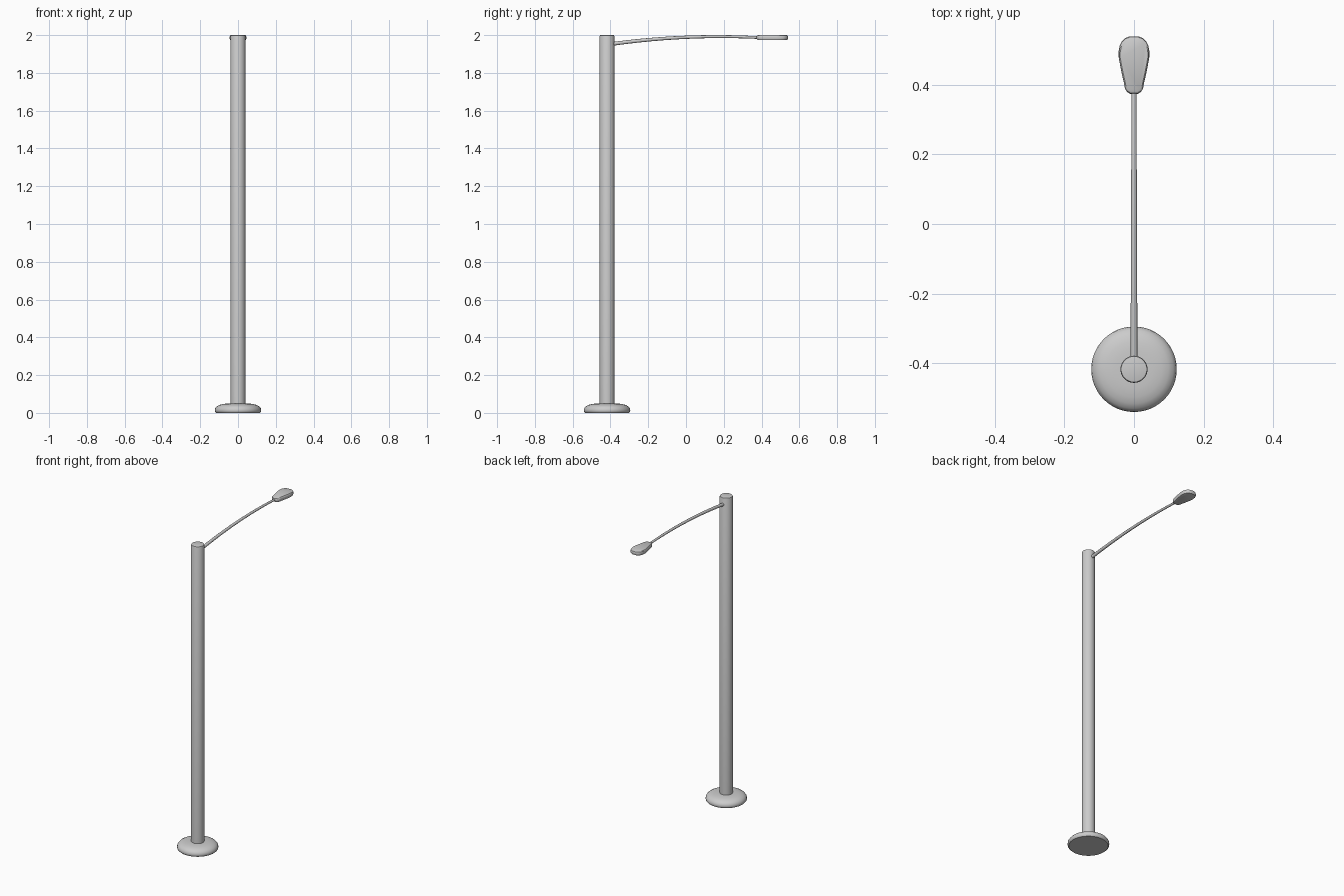
import bpy, bmesh, math
from mathutils import Vector

if "Cube" in bpy.data.objects:
    bpy.data.objects.remove(bpy.data.objects["Cube"])

POLE_Y = -0.418


def finish(name, bm, angle=40):
    bmesh.ops.recalc_face_normals(bm, faces=bm.faces)
    mesh = bpy.data.meshes.new(name)
    bm.to_mesh(mesh)
    bm.free()
    ob = bpy.data.objects.new(name, mesh)
    bpy.context.collection.objects.link(ob)
    bpy.ops.object.select_all(action='DESELECT')
    ob.select_set(True)
    bpy.context.view_layer.objects.active = ob
    bpy.ops.object.shade_smooth_by_angle(angle=math.radians(angle))
    return ob


def loft(name, rings, angle=40):
    """Skin a list of closed rings and cap both ends."""
    bm = bmesh.new()
    loops = [[bm.verts.new(p) for p in ring] for ring in rings]
    for a, b in zip(loops, loops[1:]):
        n = len(a)
        for i in range(n):
            j = (i + 1) % n
            bm.faces.new((a[i], a[j], b[j], b[i]))
    bm.faces.new(loops[0])
    bm.faces.new(loops[-1])
    return finish(name, bm, angle)


def turned(name, profile, sides=48):
    """Round part on the pole axis from (radius, z) pairs."""
    step = math.tau / sides
    return loft(name, [[(r * math.cos(i * step), POLE_Y + r * math.sin(i * step), z)
                        for i in range(sides)] for r, z in profile])


# Domed foot
turned("base", [(0.116, 0.0), (0.122, 0.006), (0.123, 0.014), (0.121, 0.024), (0.113, 0.034),
                (0.099, 0.042), (0.080, 0.047), (0.055, 0.050), (0.030, 0.050)])

# Upright with a softened top rim
turned("pole", [(0.039, 0.02), (0.039, 1.994), (0.037, 1.999), (0.034, 2.0)])

# Bowed, tapering arm
p0, p1, p2 = Vector((0, -0.40, 1.952)), Vector((0, 0.0, 2.008)), Vector((0, 0.40, 1.986))
rings = []
for k in range(25):
    t = k / 24
    c = p0.lerp(p1, t).lerp(p1.lerp(p2, t), t)
    tan = (p1 - p0).lerp(p2 - p1, t).normalized()
    up = Vector((1, 0, 0)).cross(tan)
    r = 0.010 - 0.003 * t
    rings.append([c + r * (math.cos(a) * Vector((1, 0, 0)) + math.sin(a) * up)
                  for a in (i * math.tau / 16 for i in range(16))])
loft("arm", rings)

# Lamp head: mirrored half outline (x, y), stacked into a thin shell
half = [(0.010, 0.374), (0.020, 0.380), (0.026, 0.390), (0.029, 0.406), (0.035, 0.432), (0.040, 0.457),
        (0.044, 0.480), (0.044, 0.498), (0.041, 0.514), (0.035, 0.526), (0.025, 0.535), (0.012, 0.540)]
outline = half + [(-x, y) for x, y in reversed(half)]
mid_y = 0.465
layers = [(0.86, 1.973), (0.95, 1.975), (1.0, 1.981), (1.0, 1.990), (0.97, 1.997), (0.90, 2.0)]
loft("lamp_head", [[(x * s, mid_y + (y - mid_y) * s, z) for x, y in outline]
                   for s, z in layers], 35)
